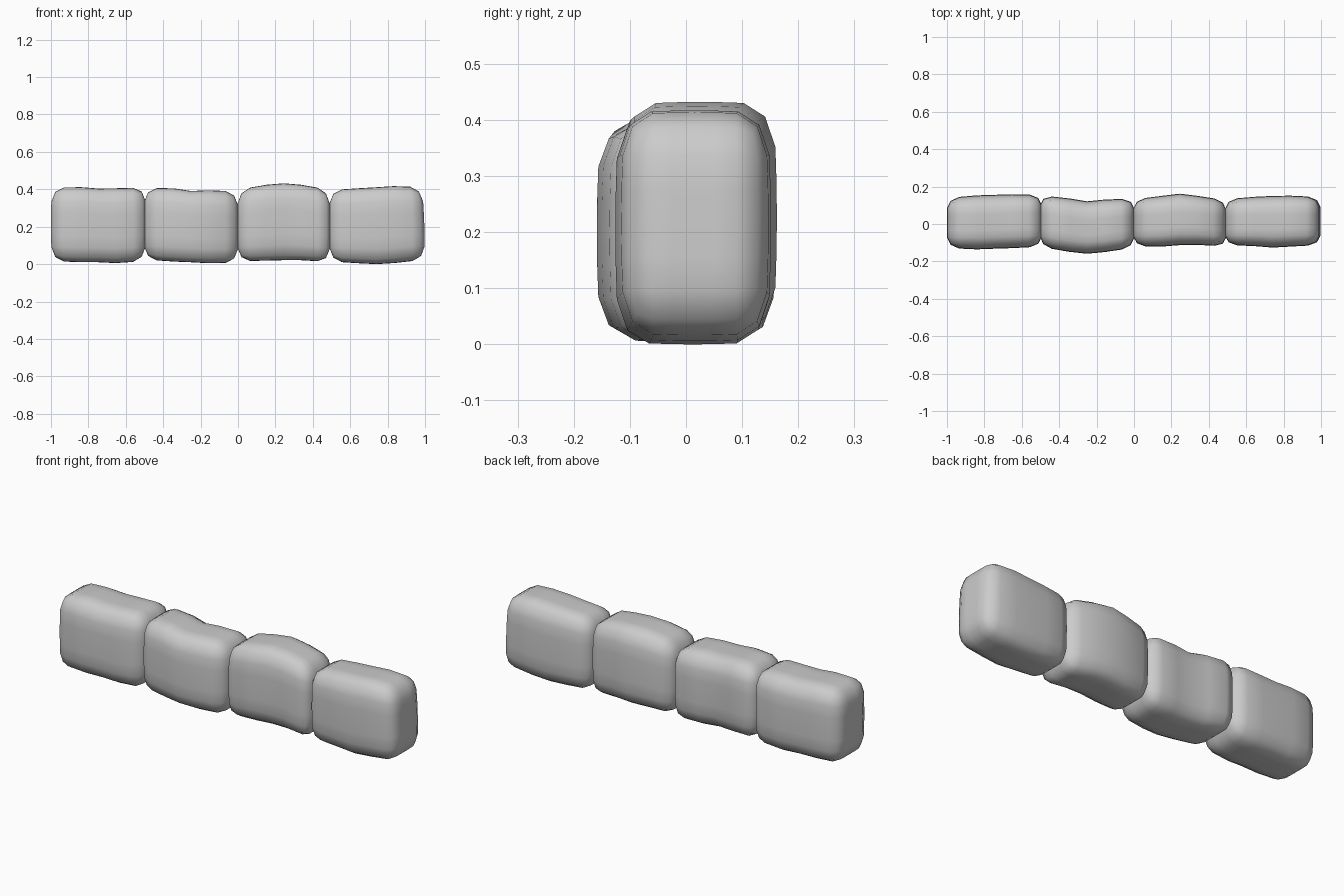
import bpy, bmesh
from mathutils import Vector

if "Cube" in bpy.data.objects:
    bpy.data.objects.remove(bpy.data.objects["Cube"])

RADIUS = Vector((0.065, 0.055, 0.075))   # edge rounding along x, y, z
HALF = Vector((0.252, 0.137, 0.2))       # nominal half size of a stone


def sample(values, t):
    """Interpolate five evenly spaced stations, t in 0..1."""
    f = max(0.0, min(1.0, t)) * 4
    i = min(int(f), 3)
    return values[i] + (values[i + 1] - values[i]) * (f - i)


def rounded(co):
    """Move a point of the gridded unit cube onto a rounded box, in -1..1."""
    out, excess = [], []
    for k in range(3):
        lim = 1 - RADIUS[k] / HALF[k]
        step = round(abs(co[k]) * 3)
        sign = 1 if co[k] >= 0 else -1
        out.append(sign * (0, lim * 0.5, lim, lim)[step])
        excess.append(sign if step == 3 else 0)
    d = Vector(excess).normalized()
    return Vector([out[k] + d[k] * RADIUS[k] / HALF[k] for k in range(3)])


def stone(name, x0, x1, front, back, bottom, top, lean=0.0):
    bm = bmesh.new()
    bmesh.ops.create_cube(bm, size=2)
    bmesh.ops.subdivide_edges(bm, edges=bm.edges[:], cuts=5, use_grid_fill=True)
    for v in bm.verts:
        a, b, c = rounded(v.co)
        t = (a + 1) / 2
        y0, y1 = sample(front, t), sample(back, t)
        z0, z1 = sample(bottom, t), sample(top, t)
        # faces belly out slightly towards their middles
        yb = b * (1 - 0.05 * c * c)
        zb = c * (1 - 0.025 * b * b)
        xb = a * (1 - 0.02 * c * c)
        v.co = (x0 + (x1 - x0) * (xb + 1) / 2 - lean * c * max(a, 0),
                y0 + (y1 - y0) * (yb + 1) / 2,
                z0 + (z1 - z0) * (zb + 1) / 2)
    bmesh.ops.recalc_face_normals(bm, faces=bm.faces[:])
    for f in bm.faces:
        f.smooth = True
    me = bpy.data.meshes.new(name)
    bm.to_mesh(me)
    bm.free()
    ob = bpy.data.objects.new(name, me)
    bpy.context.collection.objects.link(ob)
    return ob


# Four worn stones laid end to end
stone("stone_1", -1.0, -0.492,
      (-.125, -.137, -.132, -.128, -.12), (.137, .152, .156, .160, .154),
      (.018, .010, .010, .004, .020), (.406, .414, .404, .406, .410))
stone("stone_2", -0.504, 0.002,
      (-.12, -.145, -.159, -.147, -.125), (.152, .142, .121, .134, .134),
      (.025, .015, .010, .003, .010), (.403, .410, .391, .396, .386))
stone("stone_3", -0.004, 0.493,
      (-.116, -.123, -.113, -.111, -.122), (.131, .147, .162, .147, .126),
      (.016, .018, .021, .021, .010), (.395, .422, .432, .422, .395))
stone("stone_4", 0.487, 0.996,
      (-.112, -.116, -.126, -.119, -.112), (.131, .144, .150, .152, .142),
      (.015, .006, .000, .008, .025), (.395, .404, .411, .419, .408), lean=0.007)
